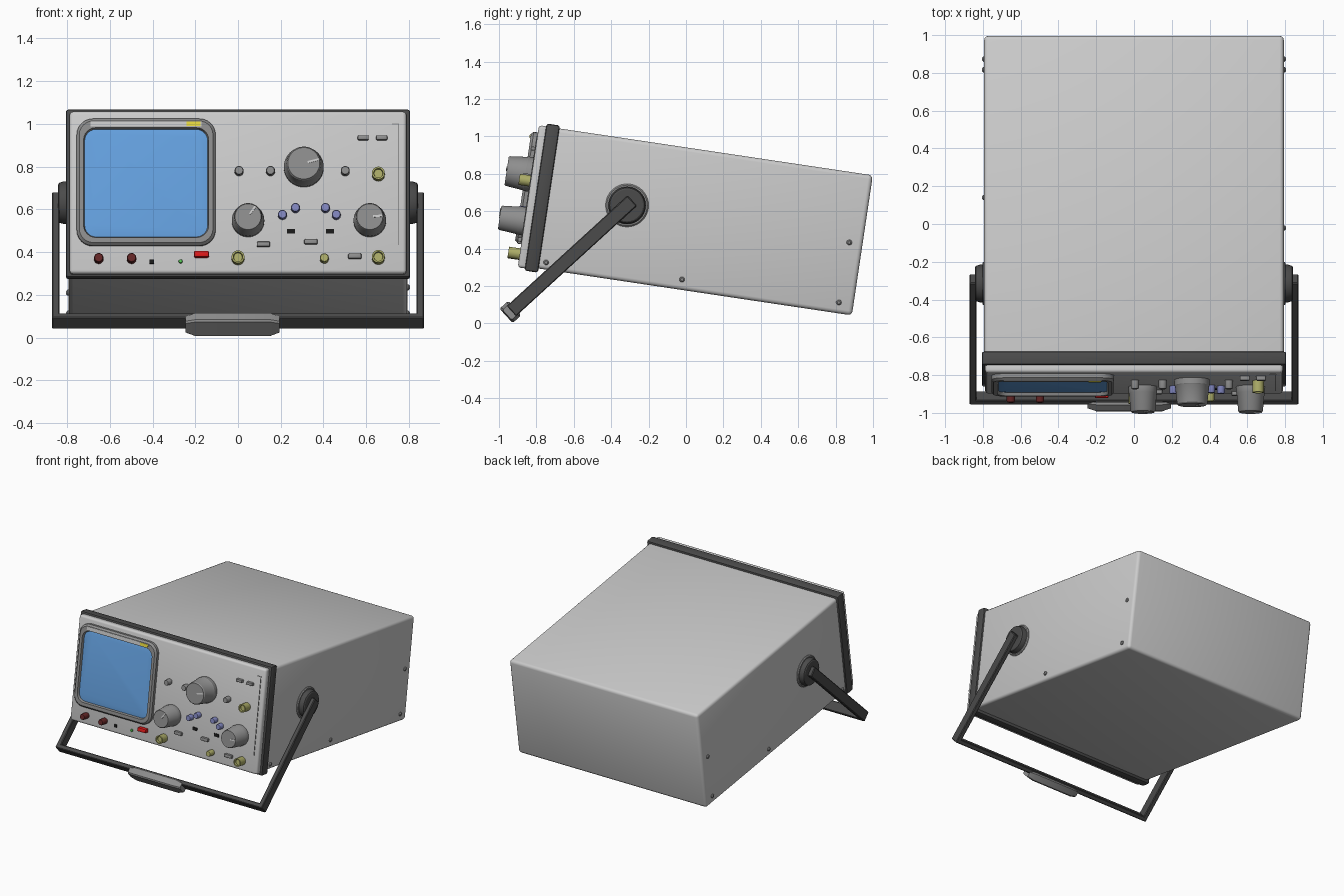
import bpy, bmesh
from math import sin, cos, pi, radians, atan2
from mathutils import Matrix, Vector

if "Cube" in bpy.data.objects:
    bpy.data.objects.remove(bpy.data.objects["Cube"])

T, R = Matrix.Translation, Matrix.Rotation
TILT = radians(8.5)
CASE = T((0, 0.887, 0.043)) @ R(-TILT, 4, 'X')    # case frame: origin at rear bottom edge
FRONT = -1.805                                     # front panel face in the case frame


def material(name, r, g, b):
    m = bpy.data.materials.new(name)
    m.diffuse_color = (r, g, b, 1)
    m.use_nodes = True
    m.node_tree.nodes["Principled BSDF"].inputs["Base Color"].default_value = m.diffuse_color
    return m


LIGHT = material("light_grey", .62, .62, .62)
PANEL = material("panel_grey", .66, .65, .66)
MID = material("mid_grey", .27, .27, .27)
DARK = material("dark_grey", .07, .07, .07)
BLACK = material("black", .01, .01, .01)
BLUE = material("screen_blue", .13, .36, .75)
OLIVE = material("olive", .42, .42, .14)
VIOLET = material("violet_blue", .22, .24, .52)
RED = material("red", .75, .01, .01)
MAROON = material("maroon", .13, .02, .02)
GREEN = material("green", .1, .6, .1)
YELLOW = material("yellow", .8, .7, .05)


def finish(name, bm, matrix, mat):
    bmesh.ops.recalc_face_normals(bm, faces=bm.faces)
    me = bpy.data.meshes.new(name)
    bm.to_mesh(me)
    bm.free()
    me.materials.append(mat)
    ob = bpy.data.objects.new(name, me)
    bpy.context.collection.objects.link(ob)
    ob.matrix_world = matrix
    me.shade_smooth()
    me.set_sharp_from_angle(angle=radians(32))
    return ob


def box(name, lo, hi, matrix, mat, bevel=0.0, segs=2):
    lo, hi = Vector(lo), Vector(hi)
    bm = bmesh.new()
    bmesh.ops.create_cube(bm, size=1, matrix=T((lo + hi) / 2) @ Matrix.Diagonal((*(hi - lo), 1)))
    if bevel:
        bmesh.ops.bevel(bm, geom=bm.edges[:], offset=bevel, segments=segs, profile=.5, affect='EDGES')
    return finish(name, bm, matrix, mat)


def loft(name, rings, matrix, mat, caps=(True, True)):
    bm = bmesh.new()
    vs = [[bm.verts.new(p) for p in ring] for ring in rings]
    n = len(vs[0])
    for a, b in zip(vs, vs[1:]):
        for i in range(n):
            j = (i + 1) % n
            bm.faces.new((a[i], a[j], b[j], b[i]))
    for use, ring in zip(caps, (vs[0], vs[-1])):
        if use:
            bm.faces.new(ring)
    return finish(name, bm, matrix, mat)


def lathe(name, profile, matrix, mat, n=32):
    """Turned part, profile of (radius, height) pairs, axis towards -y."""
    return loft(name, [[(r * cos(2 * pi * i / n), -h, r * sin(2 * pi * i / n)) for i in range(n)]
                       for r, h in profile], matrix, mat)


def round_rect(hw, hh, r, p, dz=0, n=7):
    pts = []
    for k, (sx, sz) in enumerate(((1, 1), (-1, 1), (-1, -1), (1, -1))):
        for i in range(n):
            a = pi / 2 * (k + i / (n - 1))
            pts.append((sx * (hw - r) + r * cos(a), -p, sz * (hh - r) + r * sin(a) + dz))
    return pts


def on_panel(x, z, p=0.0):
    """Frame on the front panel for a part of height p seen at (x, z) from the front."""
    return CASE @ T((x, FRONT, (z - .31 - .148 * p / 2) / .989))


# Case, front band and panel
box("case_body", (-.793, -1.75, 0), (.793, 0, .757), CASE, LIGHT, .022, 3)
box("front_band", (-.806, -1.766, -.022), (.806, -1.694, .773), CASE, DARK, .012)
box("front_panel", (-.788, FRONT, -.01), (.788, -1.75, .758), CASE, PANEL, .016, 3)

# Screen with raised rounded bezel
SCREEN = on_panel(-.43, .727, .035)
loft("screen_bezel", [round_rect(.325, .3, .075, -.005), round_rect(.325, .3, .075, .022),
                      round_rect(.313, .288, .066, .035), round_rect(.293, .26, .058, .035, -.004),
                      round_rect(.285, .252, .052, .008, -.004)], SCREEN, MID, (True, False))
loft("screen_glass", [round_rect(.289, .256, .055, .01, -.004), round_rect(.289, .256, .055, .017, -.004),
                      round_rect(.265, .232, .05, .021, -.004)], SCREEN, BLUE)
box("bezel_strip", (-.26, -.038, .261), (.26, -.03, .286), SCREEN, LIGHT)
box("bezel_tag", (.19, -.041, .263), (.255, -.03, .284), SCREEN, YELLOW)

# Large tapered knobs with pointer ridges
for i, (x, z, r, ang) in enumerate(((.308, .806, .093, 15), (.047, .556, .076, 55), (.617, .556, .076, 5))):
    m = on_panel(x, z, .135)
    lathe(f"large_knob_{i}", [(r, -.005), (r, .03), (r * .97, .034), (r * .86, .128), (r * .8, .135)], m, MID, 40)
    box(f"knob_pointer_{i}", (r * .2, -.139, -.005), (r * .8, -.13, .005),
        m @ R(radians(-ang), 4, 'Y'), LIGHT)


# Small round controls and connectors
def rounds(name, places, r, p, mat):
    for i, (x, z) in enumerate(places):
        lathe(f"{name}_{i}", [(r, -.005), (r, p * .85), (r * .85, p)], on_panel(x, z, p), mat, 24)


rounds("small_knob", ((.005, .78), (.152, .78), (.502, .78)), .021, .045, MID)
rounds("trim_knob", ((.208, .575), (.269, .607), (.409, .607), (.46, .575)), .021, .04, VIOLET)
rounds("dial_knob", ((-.652, .371), (-.498, .371)), .022, .055, MAROON)
rounds("small_socket", ((.404, .371),), .021, .05, OLIVE)
rounds("indicator_lamp", ((-.269, .357),), .009, .012, GREEN)
for i, (x, z) in enumerate(((.657, .766), (0, .374), (.657, .376))):
    lathe(f"coax_socket_{i}", [(.03, -.005), (.03, .062), (.022, .062), (.02, .045)],
          on_panel(x, z, .062), OLIVE, 28)


# Push buttons and slide switches
def buttons(name, places, w, h, p, mat, bevel=.006):
    for i, (x, z) in enumerate(places):
        box(f"{name}_{i}", (-w / 2, -p, -h / 2), (w / 2, .01, h / 2), on_panel(x, z, p), mat, bevel)


buttons("wide_button", ((.119, .437), (.341, .449), (.547, .381)), .062, .024, .022, MID)
buttons("top_button", ((.586, .935), (.673, .935)), .052, .021, .025, MID)
buttons("slide_switch", ((.248, .498), (.43, .498)), .037, .022, .006, BLACK, 0)
buttons("test_point", ((-.404, .355),), .02, .02, .008, BLACK, 0)
buttons("power_button", ((-.171, .39),), .07, .028, .035, RED)

# Thin trim line at the right of the panel
TRIM = on_panel(.75, .72)
box("panel_trim_line", (-.002, -.004, -.29), (.003, .01, .28), TRIM, MID)
box("panel_trim_top", (-.03, -.004, .28), (.003, .01, .285), TRIM, MID)

# Carrying handle: hubs, arms, cross bar and grip
ANGLE = atan2(.571, .625)
HANDLE = T((0, -.315, .631)) @ R(ANGLE, 4, 'X')    # arm runs towards local -y
for side, s in (("left", -1), ("right", 1)):
    hub = T((s * .785, -.315, .631)) @ R(s * pi / 2, 4, 'Z')
    lathe(f"{side}_hub_ring", [(.115, 0), (.115, .012), (.108, .018)], hub, MID, 40)
    lathe(f"{side}_hub", [(.1, 0), (.1, .03), (.093, .052), (.085, .057)], hub, DARK, 40)
    a, b = sorted((s * .835, s * .87))
    box(f"{side}_handle_arm", (a, -.835, -.037), (b, .037, .037), HANDLE, DARK, .005, 1)
    # Side screws
    for i, (y, z) in enumerate(((-.748, .326), (-.021 if s > 0 else .14, .235 if s > 0 else .21),
                                (.817, .112), (.873, .433))):
        lathe(f"{side}_screw_{i}", [(.015, 0), (.014, .011), (.008, .017)],
              T((s * .787, y, z)) @ R(s * pi / 2, 4, 'Z'), MID, 16)

box("handle_cross_bar", (-.87, -.838, -.037), (.87, -.805, .037), HANDLE, DARK, .005, 1)


def grip_ring(x, u, v):
    c = .008
    return [(x, -.845 + a, b) for a, b in ((u, v - c), (u - c, v), (c - u, v), (-u, v - c),
                                           (-u, c - v), (c - u, -v), (u - c, -v), (u, c - v))]


loft("handle_grip", [grip_ring(-.245, .024, .036), grip_ring(-.2, .031, .052),
                     grip_ring(.15, .031, .052), grip_ring(.195, .024, .036)], HANDLE, MID)
